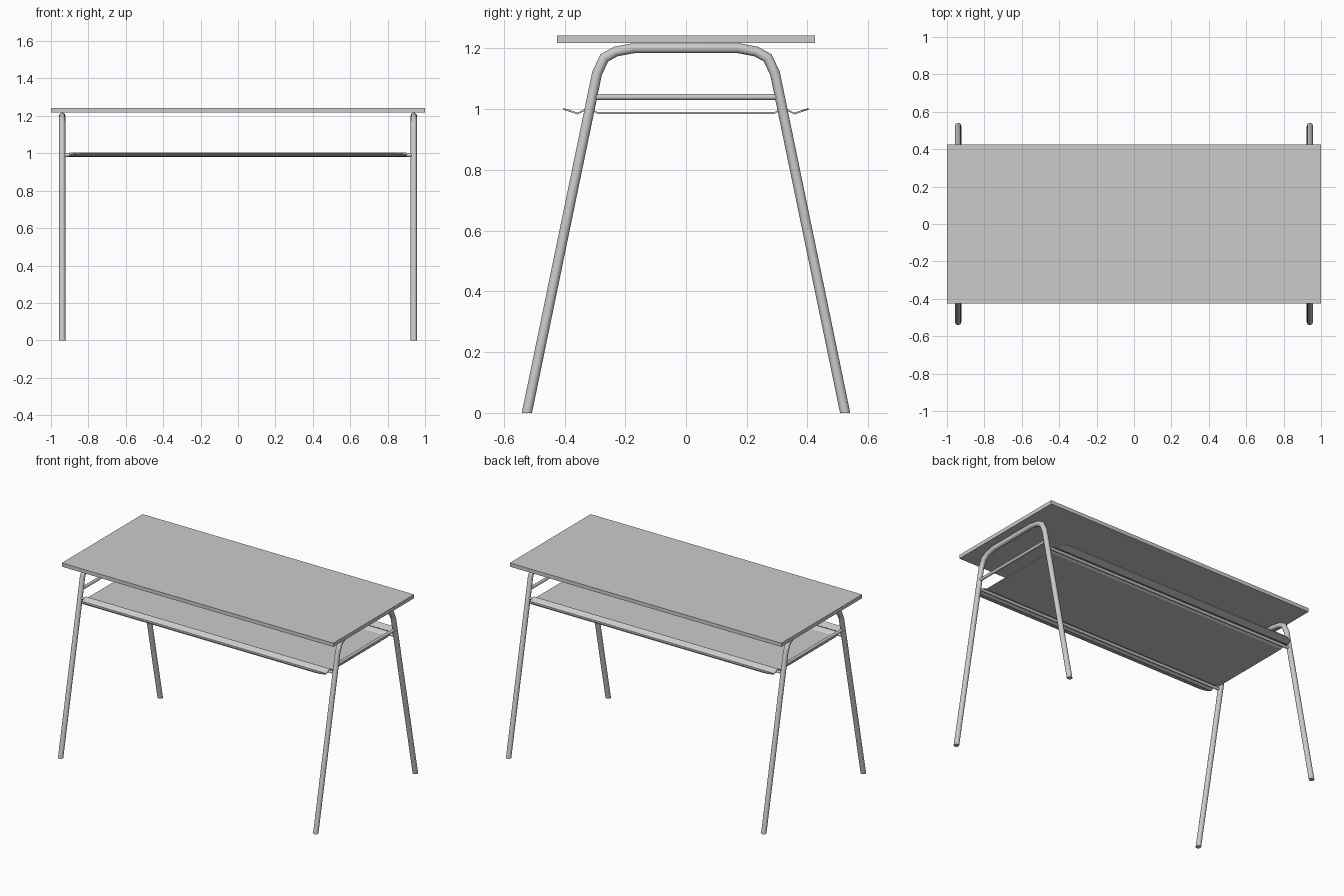
import bpy, bmesh, math
from mathutils import Vector

if "Cube" in bpy.data.objects:
    bpy.data.objects.remove(bpy.data.objects["Cube"])


def finish(name, bm, angle=None):
    bmesh.ops.recalc_face_normals(bm, faces=bm.faces)
    me = bpy.data.meshes.new(name)
    bm.to_mesh(me)
    bm.free()
    ob = bpy.data.objects.new(name, me)
    bpy.context.collection.objects.link(ob)
    if angle:
        bpy.ops.object.select_all(action='DESELECT')
        ob.select_set(True)
        bpy.context.view_layer.objects.active = ob
        bpy.ops.object.shade_smooth_by_angle(angle=math.radians(angle))
    return ob


def bridge(bm, rings):
    for a, b in zip(rings, rings[1:]):
        n = len(a)
        for i in range(n):
            bm.faces.new((a[i], a[(i + 1) % n], b[(i + 1) % n], b[i]))
    bm.faces.new(rings[0])
    bm.faces.new(rings[-1])


def rod(name, p, q, r, sides=16):
    p, q = Vector(p), Vector(q)
    rot = (q - p).to_track_quat('Z', 'Y')
    bm = bmesh.new()
    rings = []
    for c in (p, q):
        rings.append([bm.verts.new(c + rot @ Vector((r * math.cos(t), r * math.sin(t), 0)))
                      for t in (2 * math.pi * i / sides for i in range(sides))])
    bridge(bm, rings)
    return finish(name, bm, 40)


def leg_frame(name, x, path, r, sides=16):
    # mitred sweep in the YZ plane, feet cut level with the floor
    pts = [Vector(p) for p in path]
    dirs = [(b - a).normalized() for a, b in zip(pts, pts[1:])]
    bm = bmesh.new()
    rings = []
    for k, p in enumerate(pts):
        if k in (0, len(pts) - 1):
            d = dirs[0] if k == 0 else dirs[-1]
            side = Vector((1, 0)) / d.y
        else:
            a, b = dirs[k - 1], dirs[k]
            t = (a + b).normalized()
            side = Vector((t.y, -t.x)) / t.dot(a)
        ring = []
        for i in range(sides):
            t = 2 * math.pi * i / sides
            o = p + side * r * math.sin(t)
            ring.append(bm.verts.new((x + r * math.cos(t), o.x, o.y)))
        rings.append(ring)
    bridge(bm, rings)
    return finish(name, bm, 40)


# Table top
bm = bmesh.new()
bmesh.ops.create_cube(bm, size=1)
bmesh.ops.scale(bm, vec=(2, 0.85, 0.025), verts=bm.verts)
bmesh.ops.translate(bm, vec=(0, 0, 1.231), verts=bm.verts)
finish("table_top", bm)

# Bent tube leg frames with cross rails
half = [(-0.524, 0), (-0.293, 1.118), (-0.269, 1.169), (-0.231, 1.190), (-0.172, 1.201)]
path = half + [(-y, z) for y, z in reversed(half)]
for side, x in (("left", -0.94), ("right", 0.94)):
    leg_frame(side + "_leg_frame", x, path, 0.0165)
    rod(side + "_cross_rail", (x, -0.308, 1.04), (x, 0.308, 1.04), 0.01)

# Long bars carrying the shelf
for side, y in (("front", -0.321), ("back", 0.321)):
    rod(side + "_shelf_bar", (-0.935, y, 0.99), (0.935, y, 0.99), 0.009)

# Thin shelf, folded over the bars, lips with rounded corners: (y, z, half width)
prof = [(-0.403, 1.001, 0.85), (-0.396, 0.9985, 0.874), (-0.382, 0.994, 0.890),
        (-0.357, 0.986, 0.9), (-0.334, 0.997, 0.9), (-0.326, 1.002, 0.9),
        (-0.316, 1.002, 0.9), (-0.308, 0.997, 0.9), (-0.29, 0.987, 0.9)]
prof += [(-y, z, w) for y, z, w in reversed(prof)]
bm = bmesh.new()
rings = [[bm.verts.new((s * w, y, z + dz)) for s, dz in
          ((-1, -0.003), (1, -0.003), (1, 0.003), (-1, 0.003))] for y, z, w in prof]
bridge(bm, rings)
finish("shelf", bm, 20)
